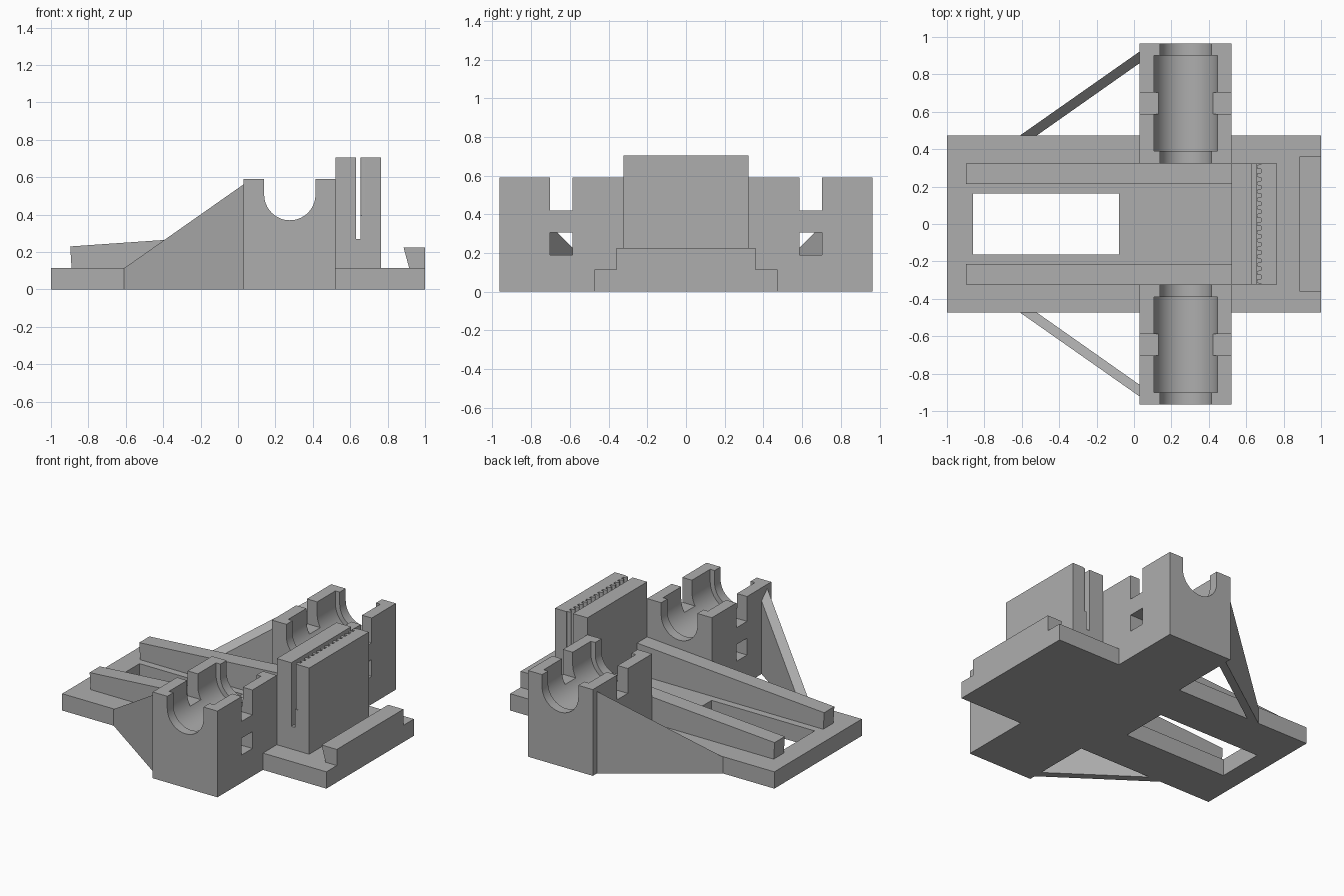
import bpy, bmesh, math
from mathutils import Vector

cube = bpy.data.objects.get("Cube")
if cube:
    bpy.data.objects.remove(cube, do_unlink=True)

grey = bpy.data.materials.new("plain grey")
grey.use_nodes = True
COLOUR = (0.42, 0.42, 0.42, 1)
grey.diffuse_color = COLOUR
grey.node_tree.nodes["Principled BSDF"].inputs["Base Color"].default_value = COLOUR


def extrude(name, points, offset):
    """Solid made by sweeping a planar outline along an offset."""
    bm = bmesh.new()
    face = bm.faces.new([bm.verts.new(p) for p in points])
    swept = bmesh.ops.extrude_face_region(bm, geom=[face])["geom"]
    verts = [v for v in swept if isinstance(v, bmesh.types.BMVert)]
    bmesh.ops.translate(bm, verts=verts, vec=Vector(offset))
    bmesh.ops.recalc_face_normals(bm, faces=bm.faces)
    mesh = bpy.data.meshes.new(name)
    bm.to_mesh(mesh)
    bm.free()
    mesh.materials.append(grey)
    obj = bpy.data.objects.new(name, mesh)
    bpy.context.collection.objects.link(obj)
    return obj


def side_profile(name, outline, y0, y1):
    return extrude(name, [(x, y0, z) for x, z in outline], (0, y1 - y0, 0))


def box(name, x0, x1, y0, y1, z0, z1):
    return side_profile(name, [(x0, z0), (x1, z0), (x1, z1), (x0, z1)], y0, y1)


def cut(obj, cutters):
    """Subtract the cutters, bake the result and remove them."""
    for c in cutters:
        mod = obj.modifiers.new("cut", "BOOLEAN")
        mod.operation, mod.solver, mod.object = "DIFFERENCE", "EXACT", c
    graph = bpy.context.evaluated_depsgraph_get()
    baked = bpy.data.meshes.new_from_object(obj.evaluated_get(graph))
    obj.modifiers.clear()
    obj.data = baked
    for c in cutters:
        bpy.data.objects.remove(c, do_unlink=True)


def trough(radius, y0, y1):
    """Round-bottomed channel, open at the top."""
    cx, cz, n = 0.277, 0.507, 32
    arc = [(cx - radius * math.cos(math.pi * i / n),
            cz - radius * math.sin(math.pi * i / n)) for i in range(n + 1)]
    outline = [(cx - radius, 0.7)] + arc + [(cx + radius, 0.7)]
    return side_profile("trough_cutter", outline, y0, y1)


# Base plate with window
base = box("base_plate", -1, 1, -0.473, 0.473, 0, 0.115)
cut(base, [box("window_cutter", -0.86, -0.08, -0.163, 0.163, -0.1, 0.3)])

# Hooked end lip
side_profile("end_lip", [(0.885, 0.225), (1, 0.225), (1, 0.115), (0.915, 0.115)], -0.36, 0.36)

# Slotted upright holder
holder = box("slotted_holder", 0.52, 0.765, -0.323, 0.323, 0, 0.705)
cut(holder, [box("slot_cutter", 0.63, 0.656, -0.5, 0.5, 0.27, 0.8),
             box("wide_slot_cutter", 0.64, 0.68, -0.5, 0.5, 0.395, 0.8)])

# Row of rounded ribs inside the holder
RIBS = 15
for i in range(RIBS):
    y = -0.305 + 0.61 * i / (RIBS - 1)
    arc = [(0.668 - 0.012 * math.sin(math.pi * k / 8),
            y + 0.012 * math.cos(math.pi * k / 8), 0.395) for k in range(9)]
    outline = [(0.68, y + 0.012, 0.395)] + arc + [(0.68, y - 0.012, 0.395)]
    extrude("holder_rib", outline, (0, 0, 0.31))

for side, s in (("left", 1), ("right", -1)):
    # Sloping rail
    side_profile(side + "_rail", [(-0.89, 0.115), (-0.897, 0.23), (0.52, 0.328), (0.52, 0.115)],
                 s * 0.213, s * 0.323)

    # Bearing block with cradle, recess, strap notch and strap hole
    block = box(side + "_bearing_block", 0.03, 0.52, s * 0.323, s * 0.965, 0, 0.59)
    cut(block, [trough(0.137, s * 0.2, s * 1.1),
                trough(0.17, s * 0.39, s * 0.9),
                box("notch_cutter", -0.1, 0.7, s * 0.587, s * 0.703, 0.42, 0.8),
                box("hole_cutter", -0.1, 0.7, s * 0.587, s * 0.703, 0.19, 0.305)])

    # Diagonal brace whose top rises at 45 degrees away from the base
    plan = [(-0.61, 0.473), (-0.52, 0.473), (0.03, 0.86), (0.03, 0.922)]
    brace = extrude(side + "_brace", [(x, s * y, 0) for x, y in plan], (0, 0, 1))
    for v in brace.data.vertices:
        if v.co.z > 0.5:
            v.co.z = abs(v.co.y) - 0.36

# Smooth curved walls, keep edges sharp
bpy.ops.object.select_all(action="DESELECT")
for obj in bpy.context.scene.objects:
    if obj.type == "MESH":
        obj.select_set(True)
        bpy.context.view_layer.objects.active = obj
bpy.ops.object.shade_smooth_by_angle(angle=math.radians(30))
